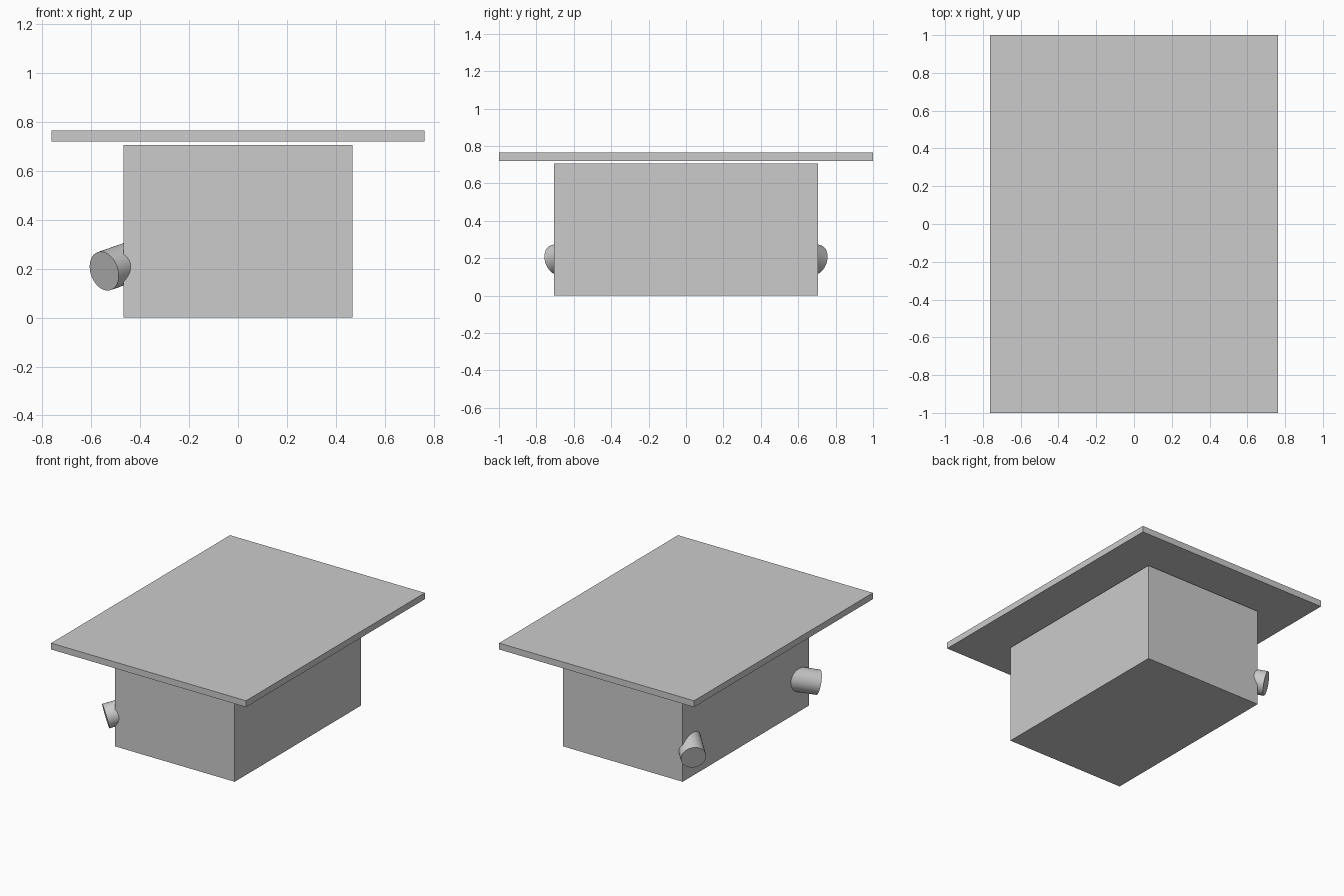
import bpy
from mathutils import Vector

cube = bpy.data.objects.get("Cube")
if cube:
    bpy.data.objects.remove(cube, do_unlink=True)

# Single grey material
grey = bpy.data.materials.new("light_grey")
grey.use_nodes = True
colour = (0.6, 0.6, 0.6, 1)
grey.diffuse_color = colour
grey.node_tree.nodes["Principled BSDF"].inputs["Base Color"].default_value = colour


def finish(name):
    obj = bpy.context.object
    obj.name = name
    obj.data.materials.append(grey)
    return obj


def box(name, size, bottom):
    bpy.ops.mesh.primitive_cube_add(size=1, location=(0, 0, bottom + size[2] / 2))
    obj = finish(name)
    obj.scale = size
    bpy.ops.object.transform_apply(location=False, rotation=False, scale=True)


def corner_tube(name, side):
    # Tube pointing outward and slightly down, rooted inside the body
    outward = Vector((-0.69, 0.68 * side, -0.24)).normalized()
    tip = Vector((-0.547, 0.697 * side, 0.19))
    length = 0.3
    bpy.ops.mesh.primitive_cylinder_add(
        vertices=48, radius=0.082, depth=length,
        location=tip - outward * length / 2,
        rotation=outward.to_track_quat('Z', 'Y').to_euler())
    finish(name)
    bpy.ops.object.shade_smooth_by_angle()


# Body and floating lid
box("body", (0.936, 1.41, 0.705), 0)
box("lid", (1.526, 2.0, 0.045), 0.72)

# Tubes at the two right-hand corners
corner_tube("front_tube", -1)
corner_tube("back_tube", 1)
